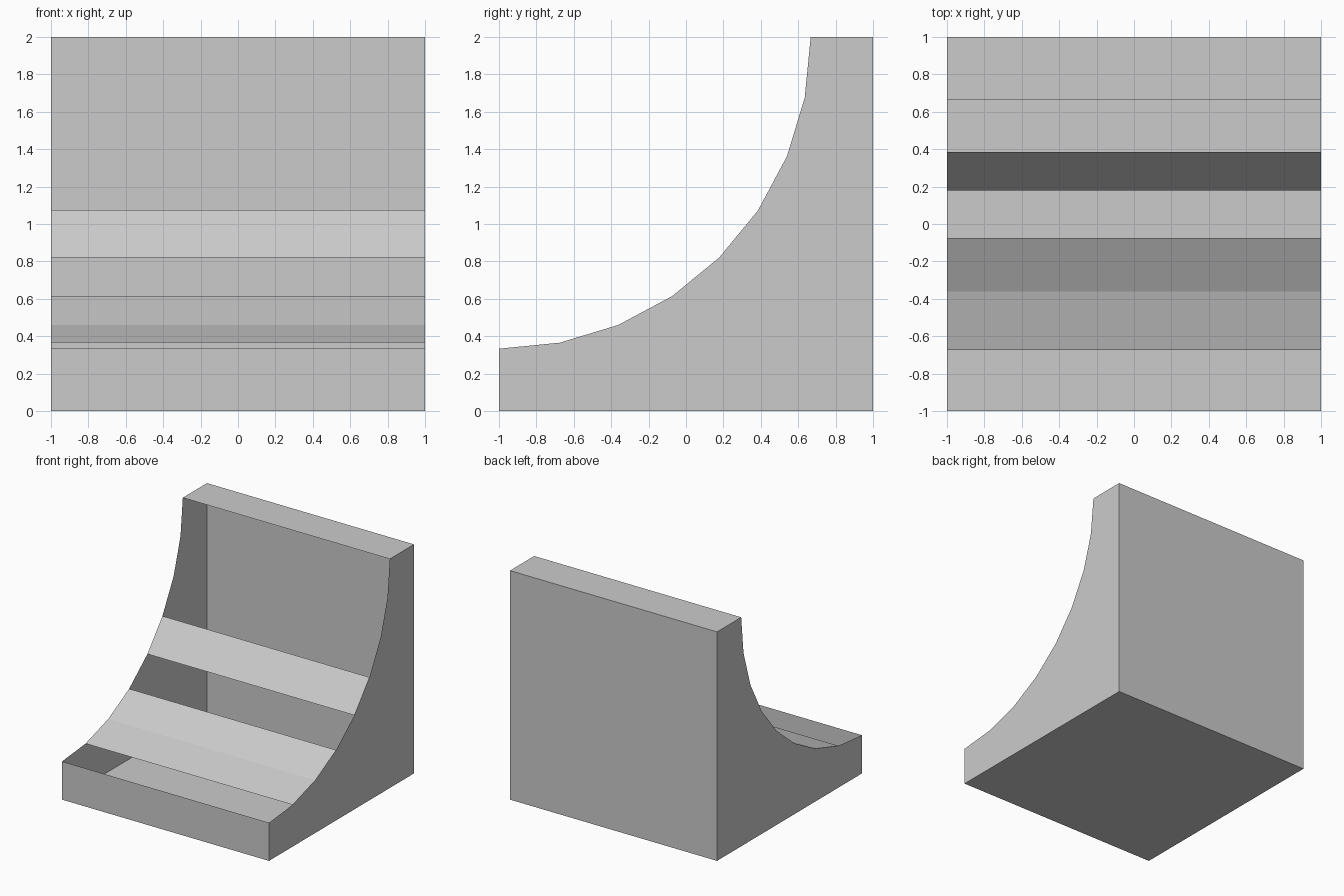
import bpy, bmesh
from math import sin, cos, pi

cube = bpy.data.objects.get("Cube")
if cube:
    bpy.data.objects.remove(cube, do_unlink=True)

# One flat grey for every part
grey = bpy.data.materials.new("light_grey")
grey.use_nodes = True
COLOUR = (0.6, 0.6, 0.6, 1)
grey.diffuse_color = COLOUR
grey.node_tree.nodes["Principled BSDF"].inputs["Base Color"].default_value = COLOUR

# Quarter-circle profile in (y, z), from the front lip up to the top ledge
STEPS, RADIUS = 8, 5 / 3
arc = [(-1 + RADIUS * sin(i * pi / 2 / STEPS), 2 - RADIUS * cos(i * pi / 2 / STEPS))
       for i in range(STEPS + 1)]


def sheet(name, polygons):
    """Make an open sheet object from a list of polygons."""
    bm = bmesh.new()
    for points in polygons:
        bm.faces.new([bm.verts.new(p) for p in points])
    bmesh.ops.remove_doubles(bm, verts=bm.verts, dist=0.0001)
    mesh = bpy.data.meshes.new(name)
    bm.to_mesh(mesh)
    bm.free()
    mesh.materials.append(grey)
    bpy.context.collection.objects.link(bpy.data.objects.new(name, mesh))


def strip(a, b):
    """Full-width panel between two profile points."""
    return [(-1, *a), (1, *a), (1, *b), (-1, *b)]


# Flat outer panels
front, back, top = (-1, 0), (1, 0), (1, 2)
sheet("front_lip", [strip(front, arc[0])])
sheet("top_ledge", [strip(arc[-1], top)])
sheet("back_wall", [strip(top, back)])
sheet("floor", [strip(back, front)])

# Curved side walls, facing outward
outline = [front, back, top] + arc[::-1]
sheet("left_side", [[(1, *p) for p in outline]])
sheet("right_side", [[(-1, *p) for p in reversed(outline)]])

# Slats of the curved face, with open gaps between them
sheet("lower_slats", [strip(arc[i], arc[i + 1]) for i in (1, 2)])
sheet("upper_slat", [strip(arc[4], arc[5])])
